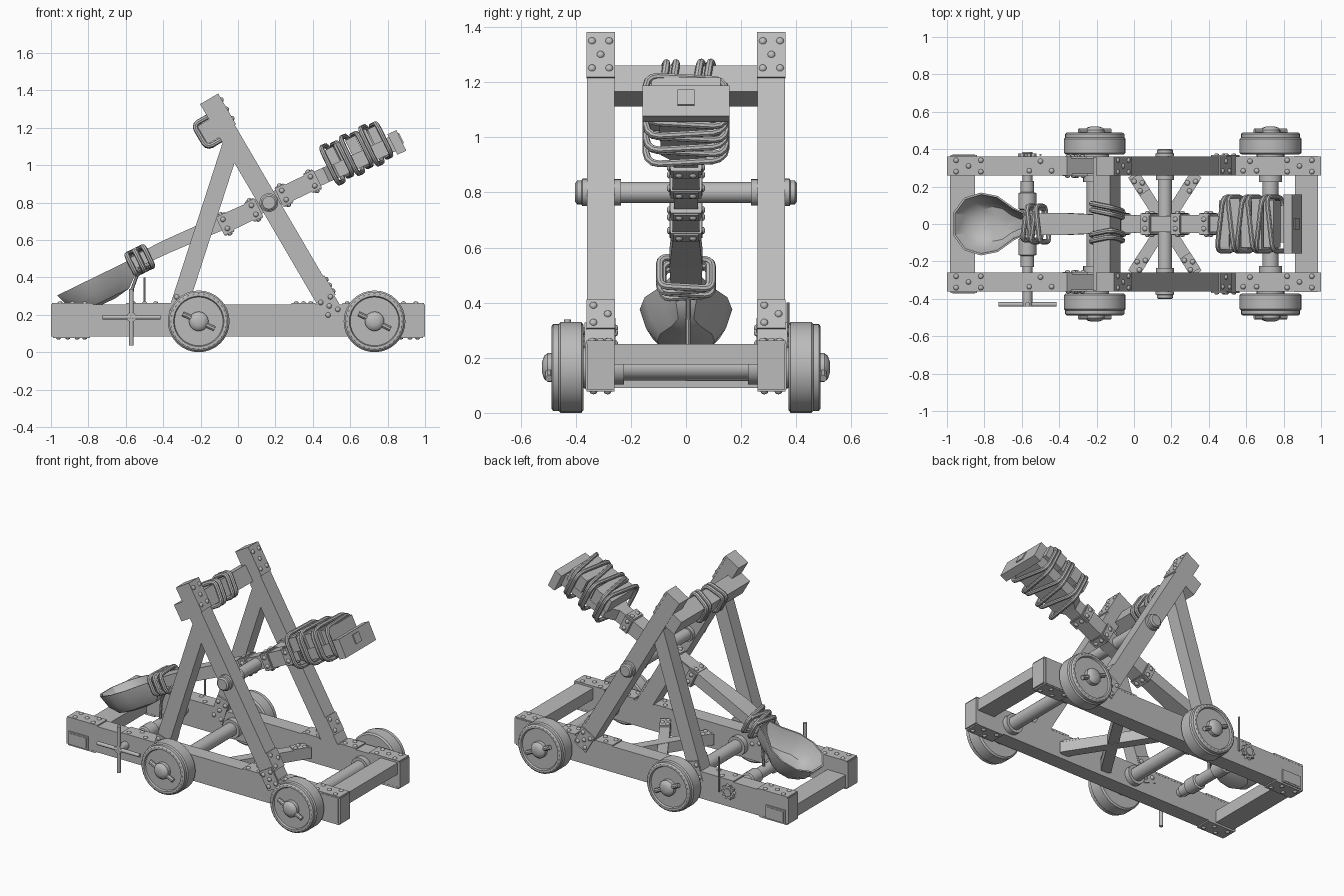
import bpy, bmesh, math
from mathutils import Matrix, Vector

if "Cube" in bpy.data.objects:
    bpy.data.objects.remove(bpy.data.objects["Cube"])

mat = bpy.data.materials.new("grey_timber")
mat.diffuse_color = (0.5, 0.5, 0.5, 1)
mat.use_nodes = True
mat.node_tree.nodes["Principled BSDF"].inputs["Base Color"].default_value = mat.diffuse_color
T = Matrix.Translation


def R(deg, axis):
    return Matrix.Rotation(math.radians(deg), 4, axis)


def finish(name, bm, M=Matrix(), smooth=False):
    bmesh.ops.recalc_face_normals(bm, faces=bm.faces[:])
    me = bpy.data.meshes.new(name)
    bm.to_mesh(me)
    bm.free()
    me.transform(M)
    me.materials.append(mat)
    ob = bpy.data.objects.new(name, me)
    bpy.context.collection.objects.link(ob)
    if smooth:
        bpy.ops.object.select_all(action='DESELECT')
        ob.select_set(True)
        bpy.context.view_layer.objects.active = ob
        bpy.ops.object.shade_smooth_by_angle(angle=math.radians(35))
    return ob


def loft(name, rings, M=Matrix(), smooth=False):
    """Skin a list of equal-length point rings and cap both ends."""
    bm = bmesh.new()
    vs = [[bm.verts.new(p) for p in r] for r in rings]
    n = len(rings[0])
    for a, b in zip(vs, vs[1:]):
        for i in range(n):
            bm.faces.new((a[i], a[(i + 1) % n], b[(i + 1) % n], b[i]))
    bm.faces.new(vs[0])
    bm.faces.new(vs[-1])
    return finish(name, bm, M, smooth)


def box(name, lo, hi, M=Matrix()):
    def ring(z):
        return [(lo[0], lo[1], z), (hi[0], lo[1], z), (hi[0], hi[1], z), (lo[0], hi[1], z)]
    return loft(name, [ring(lo[2]), ring(hi[2])], M)


def lathe(name, prof, M=Matrix(), seg=24):
    """Turn (radius, y) points around the y axis."""
    rings = [[(r * math.cos(2 * math.pi * i / seg), y, r * math.sin(2 * math.pi * i / seg))
              for i in range(seg)] for r, y in prof]
    return loft(name, rings, M, True)


def rod(name, a, b, r, seg=12):
    a, b = Vector(a), Vector(b)
    q = Vector((0, 1, 0)).rotation_difference(b - a).to_matrix().to_4x4()
    return lathe(name, [(r, 0), (r, (b - a).length)], T(a) @ q, seg)


def plate(name, M, lx, ly, pts, t=0.008):
    """Iron plate in the local xy plane with domed rivets on its +z side."""
    box(name, (-lx / 2, -ly / 2, -0.004), (lx / 2, ly / 2, t), M)
    bm = bmesh.new()
    for px, py in pts:
        bmesh.ops.create_uvsphere(bm, u_segments=10, v_segments=6, radius=0.014,
                                  matrix=T((px * lx, py * ly, t)) @ Matrix.Diagonal((1, 1, 0.7, 1)))
    finish(name + "_rivets", bm, M, True)


def rope_loop(name, M, hy, hz, r, lean=0.0):
    """Rounded rectangular rope turn in the local yz plane."""
    c, path = min(hy, hz) * 0.45, []
    for sy, sz, a0 in ((1, 1, 0), (-1, 1, 90), (-1, -1, 180), (1, -1, 270)):
        for k in range(4):
            a = math.radians(a0 + 30 * k)
            y, z = sy * (hy - c) + c * math.cos(a), sz * (hz - c) + c * math.sin(a)
            path.append(Vector((lean * y / hy, y, z)))
    rings, n = [], len(path)
    for i in range(n + 1):
        p = path[i % n]
        t = (path[(i + 1) % n] - path[i - 1 if i < n else n - 1]).normalized()
        side = t.cross(Vector((1, 0, 0))).normalized()
        rings.append([p + side * r * math.cos(k * math.pi / 4)
                      + Vector((1, 0, 0)) * r * math.sin(k * math.pi / 4) for k in range(8)])
    return loft(name, rings, M, True)


FIVE = [(-.3, -.3), (.3, -.3), (0, 0), (-.3, .3), (.3, .3)]
THREE = [(-.3, -.25), (0, .25), (.3, -.25)]
FOUR = [(-.35, -.25), (-.1, .25), (.15, -.25), (.35, .25)]
POST = T((0.165, 0, 0.8)) @ R(-30.3, 'Y')
STRUT = T((-0.185, 0, 0.65)) @ R(17.9, 'Y')
ARM = T((0.165, 0, 0.8)) @ R(-26, 'Y')

# Side frames, mirrored across y
for s, tag in ((-1, "front"), (1, "back")):
    y0, y1 = sorted((s * 0.26, s * 0.36))
    out = R(-90 * s, 'X')
    box(f"rail_{tag}", (-0.99, y0, 0.085), (0.99, y1, 0.255))
    box(f"post_{tag}", (-0.052, y0, -0.7), (0.052, y1, 0.64), POST)
    box(f"strut_{tag}", (-0.047, y0 + 0.006, -0.48), (0.047, y1 - 0.006, 0.48), STRUT)
    yc = s * 0.31
    for x, l, p in ((-0.885, 0.22, FIVE), (-0.5, 0.2, THREE), (-0.36, 0.08, []),
                    (0.35, 0.13, THREE), (0.62, 0.12, THREE), (0.885, 0.22, FIVE)):
        plate(f"rail_top_plate_{tag}", T((x, yc, 0.255)), l, 0.102, p)
    for x in (-0.89, 0.89):
        plate(f"rail_bottom_plate_{tag}", T((x, yc, 0.085)) @ R(180, 'X'), 0.2, 0.102, FOUR)
    for x in (-1, 1):
        plate(f"rail_end_plate_{tag}", T((x * 0.99, yc, 0.17)) @ R(90 * x, 'Y'), 0.17, 0.1, [], 0.01)
    # Tenon ends and base plates on the outer sides
    plate(f"tenon_{tag}", T((-0.91, s * 0.36, 0.13)) @ out, 0.14, 0.085, [])
    box(f"tenon_face_{tag}", (-0.97, s * 0.364 - 0.007, 0.097), (-0.85, s * 0.364 + 0.007, 0.163))
    plate(f"end_strap_{tag}", T((0.92, s * 0.36, 0.17)) @ out, 0.13, 0.17, [], 0.004)
    plate(f"post_foot_plate_{tag}", POST @ T((0, s * 0.36, -0.64)) @ out, 0.1, 0.13, FIVE)
    plate(f"strut_foot_plate_{tag}", STRUT @ T((0, s * 0.354, -0.42)) @ out, 0.09, 0.13, FIVE)
    plate(f"strut_inner_plate_{tag}", STRUT @ T((0, s * 0.264, -0.42)) @ R(180, 'X') @ out,
          0.09, 0.17, FIVE)
    # Cap plates on the post tops and angle plates at the feet
    plate(f"post_cap_plate_{tag}", POST @ T((0.052, yc, 0.545)) @ R(90, 'Y'), 0.19, 0.104, FIVE)
    plate(f"post_heel_plate_{tag}", POST @ T((0.052, yc, -0.545)) @ R(90, 'Y'), 0.12, 0.104, THREE)
    # Wheels with stepped rims, hub domes and lock pins
    for x in (-0.21, 0.73):
        W = T((x, 0, 0.165)) @ Matrix.Diagonal((1, s, 1, 1))
        lathe(f"wheel_{tag}", [(0.06, 0.372), (0.155, 0.372), (0.165, 0.38), (0.165, 0.455), (0.158, 0.462),
                               (0.158, 0.482), (0.148, 0.489), (0.135, 0.489), (0.13, 0.478),
                               (0.06, 0.478)], W, 32)
        lathe(f"hub_{tag}", [(0.052, 0.45), (0.052, 0.502), (0.042, 0.515), (0.02, 0.522)], W, 20)
        lathe(f"axle_collar_{tag}", [(0.062, 0.225), (0.062, 0.262)], W, 20)
        lathe(f"wheel_washer_{tag}", [(0.075, 0.355), (0.075, 0.376)], W, 20)
        c, d = Vector((x, s * 0.497, 0.165)), Vector((0.085, 0, -0.04))
        rod(f"wheel_pin_{tag}", c - d, c + d, 0.014, 8)
    # Pivot caps and collars
    P = T((0.165, 0, 0.8)) @ Matrix.Diagonal((1, s, 1, 1))
    lathe(f"pivot_cap_{tag}", [(0.05, 0.355), (0.05, 0.376), (0.043, 0.38), (0.043, 0.395), (0.034, 0.402)], P)
    lathe(f"pivot_collar_{tag}", [(0.048, 0.235), (0.048, 0.262)], P)

# Cross members
box("left_cross_beam", (-0.985, -0.3, 0.09), (-0.85, 0.3, 0.17))
box("right_cross_beam", (0.86, -0.3, 0.175), (0.985, 0.3, 0.25))
box("top_bar", (-0.125, -0.358, 0.435), (-0.02, 0.358, 0.545), POST)
for i, s in enumerate((-1, 1)):
    B = T((0.165, 0, 0.15)) @ R(s * 57.5, 'Z')
    box("cross_brace", (-0.315, -0.032, -0.035 + 0.002 * i), (0.315, 0.032, 0.035 + 0.002 * i), B)
    for e in (-1, 1):
        plate("brace_plate", B @ T((e * 0.25, 0, 0.036)), 0.1, 0.066, THREE)
for x in (-0.21, 0.73):
    rod("axle", (x, -0.46, 0.165), (x, 0.46, 0.165), 0.043, 20)
rod("pivot_shaft", (0.165, -0.38, 0.8), (0.165, 0.38, 0.8), 0.038, 20)
for y in (-0.09, -0.055, 0.055, 0.09):
    rope_loop("top_bar_rope", POST @ T((-0.072, y, 0.49)) @ R(90, 'Z') @ R(8, 'Y'), 0.067, 0.072, 0.014,
              0.012 if y > 0 else -0.012)

# Throwing arm: tapered beam, flared under the load
sections = [(-0.8, 0.055, -0.005, 0.06), (-0.6, 0.06, -0.008, 0.065), (-0.28, 0.045, -0.025, 0.055),
            (0.0, 0.043, -0.04, 0.045), (0.34, 0.043, -0.042, 0.042), (0.4, 0.09, -0.045, 0.035),
            (0.74, 0.1, -0.05, 0.035)]
loft("throwing_arm", [[(d, -h, a), (d, h, a), (d, h, b), (d, -h, b)] for d, h, a, b in sections], ARM)
for d0, d1 in ((-0.29, -0.06), (0.06, 0.29)):
    box("arm_sleeve", (d0, -0.049, -0.048), (d1, 0.049, 0.048), ARM)
    for d in (d0 + 0.03, d1 - 0.03):
        box("arm_band", (d - 0.03, -0.056, -0.054), (d + 0.03, 0.056, 0.054), ARM)
        for s in (-1, 1):
            plate("band_plate", ARM @ T((d, s * 0.055, 0)) @ R(-90 * s, 'X'), 0.05, 0.09,
                  [(0, -.3), (0, .3)], 0.005)
            plate("band_edge_plate", ARM @ T((d, 0, s * 0.054)) @ R(90 - 90 * s, 'X'), 0.05, 0.09,
                  [(0, -.28), (0, .28)], 0.005)

# Spoon bowl: shrinking outlines down the outside, then back up inside
half = [(-1.235, 0.06), (-1.17, 0.14), (-1.07, 0.168), (-0.97, 0.15), (-0.87, 0.085), (-0.77, 0.045)]
outline = half + [(d, -y) for d, y in reversed(half)]


def bowl_ring(s, n):
    return [(-1.04 + (d + 1.04) * s, y * s, n) for d, y in outline]


loft("spoon_bowl", [bowl_ring(0.3, -0.1), bowl_ring(0.62, -0.085), bowl_ring(0.86, -0.03), bowl_ring(1, 0.05),
                    bowl_ring(0.94, 0.05), bowl_ring(0.8, -0.02), bowl_ring(0.55, -0.07),
                    bowl_ring(0.25, -0.083)], ARM, True)
for i in range(4):
    rope_loop("spoon_rope", ARM @ T((-0.795 + 0.026 * i, 0, 0.025)), 0.085 + 0.01 * (i % 2), 0.058, 0.014,
              0.012 * (-1) ** i)

# Counterweight slabs, lashings and end stop
for i in range(5):
    d = 0.38 + 0.066 * i
    w = 0.125 + 0.01 * (i % 2)
    box("weight_slab", (d, -w, 0.03), (d + 0.06, w, 0.12 + 0.008 * (i % 2)), ARM)
for i in range(6):
    rope_loop("weight_rope", ARM @ T((0.395 + 0.058 * i, 0, 0.035)), 0.145, 0.106 - 0.012 * (i % 2), 0.013,
              0.018 * (-1) ** i)
box("end_stop", (0.73, -0.157, -0.072), (0.782, 0.157, 0.05), ARM)
box("end_stop_tenon", (0.77, -0.03, -0.03), (0.789, 0.03, 0.03), ARM)

# Windlass with cross handle, ratchet and pull rope
WX, WZ = -0.57, 0.187
lathe("windlass_drum", [(0.026, -0.44), (0.026, -0.23), (0.036, -0.23), (0.036, -0.17), (0.048, -0.165),
                        (0.048, -0.08), (0.036, -0.075), (0.036, 0.075), (0.048, 0.08), (0.048, 0.165),
                        (0.036, 0.17), (0.036, 0.23), (0.026, 0.23), (0.026, 0.385)], T((WX, 0, WZ)), 16)
rod("handle_bar", (WX - 0.155, -0.43, WZ), (WX + 0.155, -0.43, WZ), 0.012)
rod("handle_bar", (WX, -0.43, WZ - 0.152), (WX, -0.43, WZ + 0.152), 0.012)
gear = [(WX + r * math.cos(i * math.pi / 10), WZ + r * math.sin(i * math.pi / 10))
        for i, r in enumerate([0.05, 0.036] * 10)]
loft("ratchet_wheel", [[(x, y, z) for x, z in gear] for y in (0.358, 0.378)])
rod("ratchet_lever", (-0.5, 0.37, 0.17), (-0.5, 0.37, 0.4), 0.006, 8)
rod("pull_rope", (-0.525, 0.008, 0.45), (-0.565, 0.008, 0.34), 0.009, 8)
rod("pull_rope", (-0.565, 0.008, 0.343), (-0.575, 0.008, 0.2), 0.009, 8)
